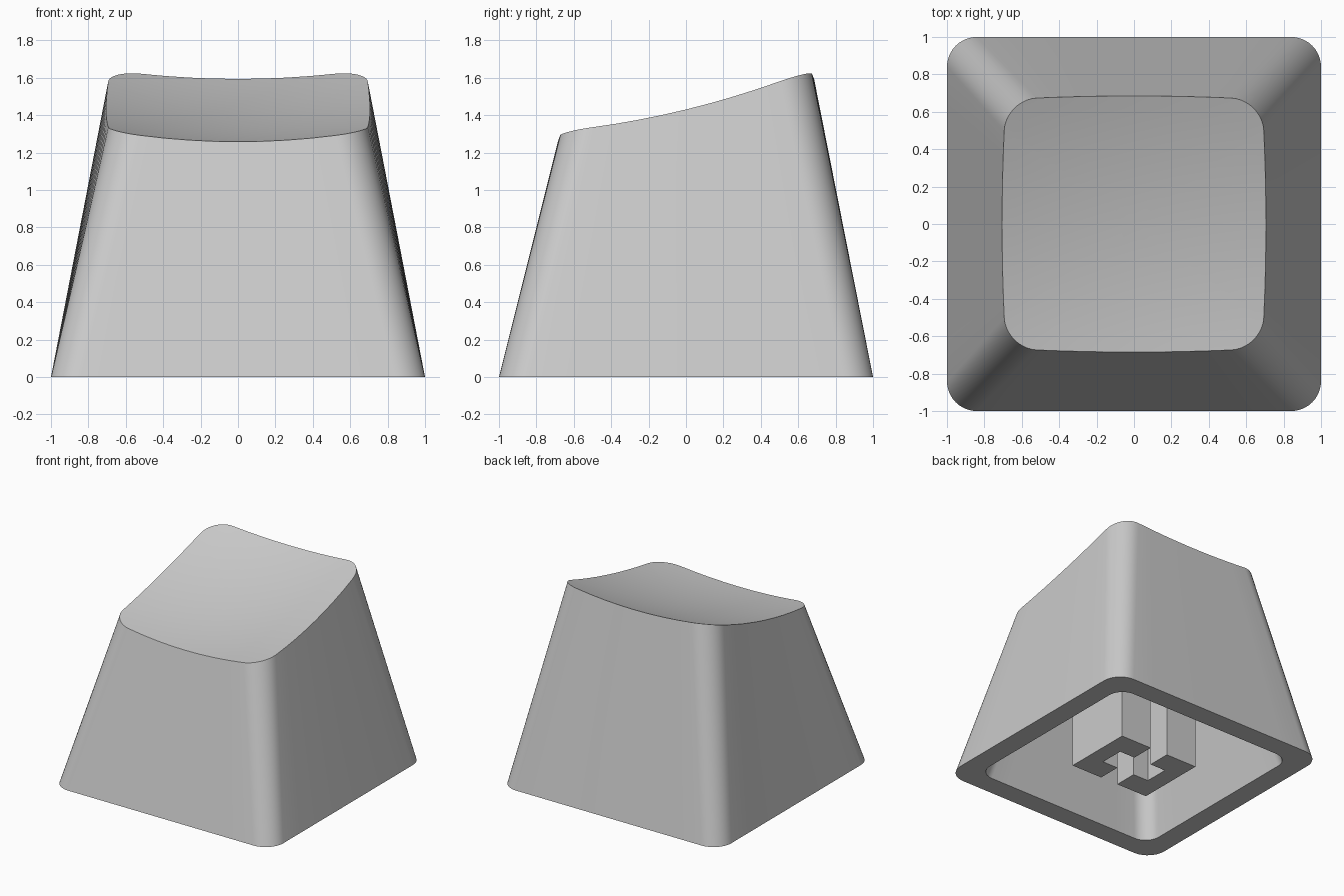
import bpy
import bmesh
from math import sin, cos, pi

cube = bpy.data.objects.get("Cube")
if cube:
    bpy.data.objects.remove(cube, do_unlink=True)

plastic = bpy.data.materials.new("grey plastic")
plastic.use_nodes = True
grey = (0.6, 0.6, 0.6, 1)
plastic.diffuse_color = grey
plastic.node_tree.nodes["Principled BSDF"].inputs["Base Color"].default_value = grey

ARC, SIDE, DISH_RINGS = 10, 8, 10
CEILING = 1.1


def outline(hx, hy, r, bulge=0.0):
    """Rounded rectangle whose sides may swell outward."""
    pts = []
    corners = [(1, 1), (-1, 1), (-1, -1), (1, -1)]
    for q, (sx, sy) in enumerate(corners):
        for i in range(ARC + 1):
            a = (q + i / ARC) * pi / 2
            pts.append((sx * (hx - r) + r * cos(a), sy * (hy - r) + r * sin(a)))
        # Points along the straight side to the next corner
        nx, ny = corners[(q + 1) % 4]
        a = (q + 1) * pi / 2
        end = (nx * (hx - r) + r * cos(a), ny * (hy - r) + r * sin(a))
        x0, y0 = pts[-1]
        for i in range(1, SIDE):
            t = i / SIDE
            pts.append((x0 + (end[0] - x0) * t, y0 + (end[1] - y0) * t))
    return [(x * (1 + bulge * (1 - (y / hy) ** 2)),
             y * (1 + bulge * (1 - (x / hx) ** 2))) for x, y in pts]


def dish(x, y):
    """Height of the scooped, sloping top."""
    return 1.371 + 0.245 * y + 0.118 * y * y + 0.12 * x * x


def finish(bm, name):
    bmesh.ops.recalc_face_normals(bm, faces=bm.faces)
    mesh = bpy.data.meshes.new(name)
    bm.to_mesh(mesh)
    bm.free()
    mesh.materials.append(plastic)
    obj = bpy.data.objects.new(name, mesh)
    bpy.context.collection.objects.link(obj)
    return obj


# Shell: one loft from the cavity ceiling, over the rim, up the walls, into the dish
bm = bmesh.new()
rings = [[(x, y, CEILING) for x, y in outline(0.59, 0.57, 0.13)],
         [(x, y, 0) for x, y in outline(0.83, 0.83, 0.13)],
         [(x, y, 0) for x, y in outline(1, 1, 0.16)]]
top = outline(0.685, 0.665, 0.165, 0.03)
for k in range(DISH_RINGS):
    s = 1 - k / DISH_RINGS
    rings.append([(x * s, y * s, dish(x * s, y * s)) for x, y in top])

loops = [[bm.verts.new(p) for p in ring] for ring in rings]
n = len(top)
for a, b in zip(loops, loops[1:]):
    for i in range(n):
        j = (i + 1) % n
        bm.faces.new((a[i], a[j], b[j], b[i]))
bm.faces.new(loops[0])
middle = bm.verts.new((0, 0, dish(0, 0)))
for i in range(n):
    bm.faces.new((loops[-1][i], loops[-1][(i + 1) % n], middle))
shell = finish(bm, "keycap_shell")

bpy.ops.object.select_all(action='DESELECT')
shell.select_set(True)
bpy.context.view_layer.objects.active = shell
bpy.ops.object.shade_smooth_by_angle(angle=pi / 6)

# Stem: two facing brackets that leave a cross-shaped socket between them
half = [(0.08, 0.29), (0.36, 0.29)]
inner = [(0.22, 0.1), (0.08, 0.1)]
profile = (half + [(x, -y) for x, y in reversed(half)]
           + [(x, -y) for x, y in reversed(inner)] + inner)
for side, sx in (("left", 1), ("right", -1)):
    bm = bmesh.new()
    base = bm.faces.new([bm.verts.new((sx * x, y, 0)) for x, y in profile])
    ext = bmesh.ops.extrude_face_region(bm, geom=[base], use_keep_orig=True)
    verts = [g for g in ext["geom"] if isinstance(g, bmesh.types.BMVert)]
    bmesh.ops.translate(bm, verts=verts, vec=(0, 0, CEILING + 0.02))
    finish(bm, "stem_bracket_" + side)
